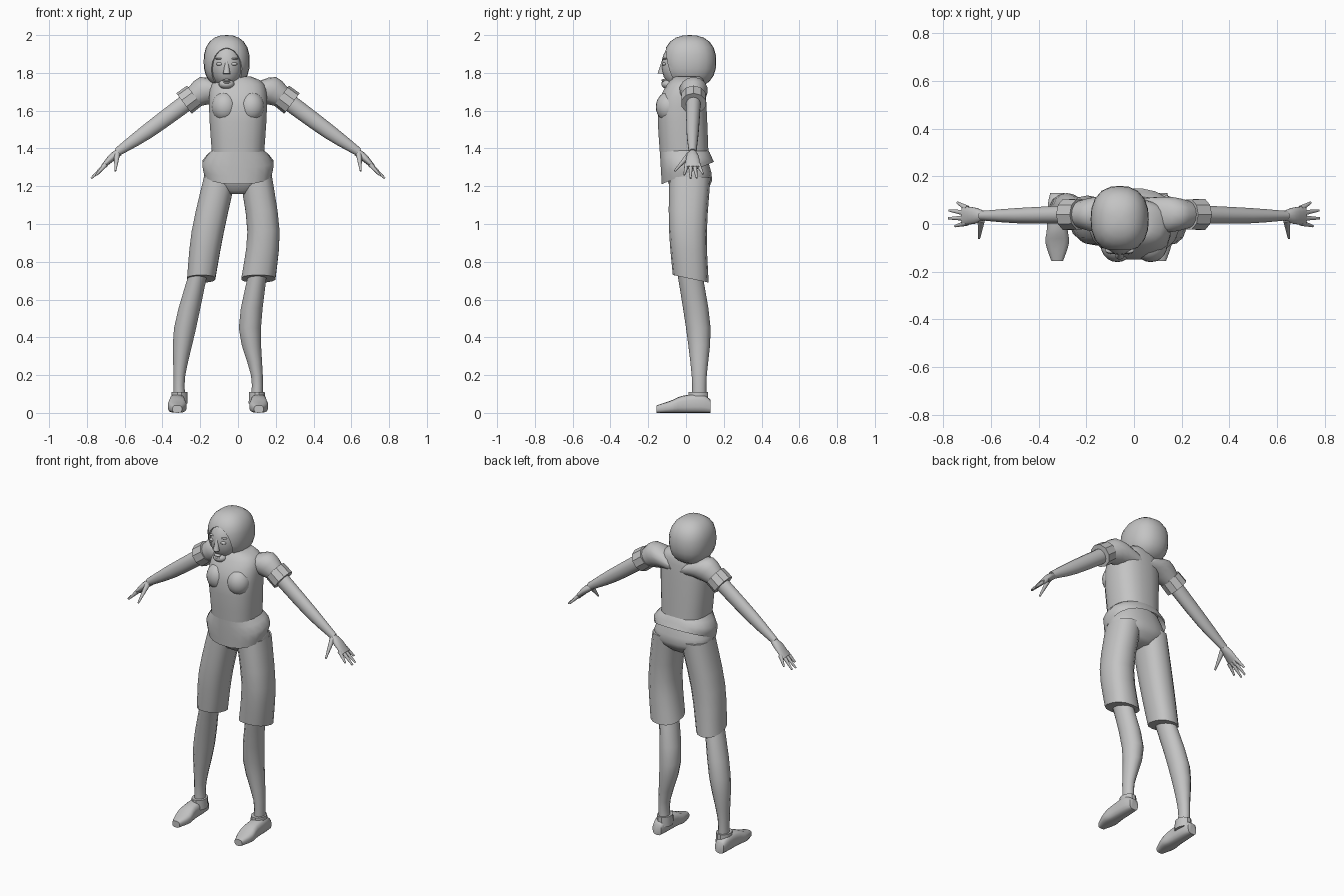
import bpy, bmesh, math
from mathutils import Vector

cube = bpy.data.objects.get("Cube")
if cube:
    bpy.data.objects.remove(cube)

GREY = (.55, .55, .55, 1)
clay = bpy.data.materials.new("plain grey")
clay.use_nodes = True
clay.diffuse_color = GREY
clay.node_tree.nodes["Principled BSDF"].inputs["Base Color"].default_value = GREY

RIGHT, BACK, UP = Vector((1, 0, 0)), Vector((0, 1, 0)), Vector((0, 0, 1))
ARM_DIRECTION = Vector((.8, 0, -.6))
ARM_PLANE = (BACK, ARM_DIRECTION.cross(BACK))
HEAD = Vector((-.06, 0, 1.84))


def shade(mesh, angle):
    mesh.shade_smooth()
    mesh.set_sharp_from_angle(angle=angle)


def finish(name, bm, mirror=False, angle=1):
    """Turn a bmesh into a shaded, coloured object."""
    bmesh.ops.recalc_face_normals(bm, faces=bm.faces)
    mesh = bpy.data.meshes.new(name)
    bm.to_mesh(mesh)
    bm.free()
    mesh.materials.append(clay)
    shade(mesh, angle)
    obj = bpy.data.objects.new(name, mesh)
    bpy.context.collection.objects.link(obj)
    if mirror:
        obj.modifiers.new("mirror", "MIRROR").use_mirror_merge = False
    return obj


def smooth_rings(keys, steps):
    """Pass a smooth curve through the key rings."""
    keys = [Vector(key) for key in keys]
    ends = [keys[0], *keys, keys[-1]]
    rings = []
    for a, b, c, d in zip(ends, ends[1:], ends[2:], ends[3:]):
        for i in range(steps):
            t = i / steps
            bend = (a * 2 - b * 5 + c * 4 - d) * t + (b * 3 - a - c * 3 + d) * t * t
            rings.append(b + (c - a + bend) * t / 2)
    return rings + [keys[-1]]


def loft(name, keys, plane=(RIGHT, BACK), sides=14, power=2, steps=3,
         tilt=0, closed=True, **style):
    """Skin oval rings of (x, y, z, half width, half depth); tilt grows to the last ring."""
    bm = bmesh.new()
    rings = smooth_rings(keys, steps)
    loops = []
    for index, (x, y, z, width, depth) in enumerate(rings):
        slope = tilt * index / (len(rings) - 1)
        loop = []
        for i in range(sides):
            angle = math.tau * (i + .5) / sides
            c, s = math.cos(angle), math.sin(angle)
            c, s = (math.copysign(abs(k) ** (2 / power), k) for k in (c, s))
            offset = plane[0] * width * c + plane[1] * depth * s + UP * slope * s
            loop.append(bm.verts.new(Vector((x, y, z)) + offset))
        loops.append(loop)
    for low, high in zip(loops, loops[1:]):
        for i in range(sides):
            bm.faces.new((low[i - 1], low[i], high[i], high[i - 1]))
    if closed:
        bm.faces.new(loops[0])
        bm.faces.new(loops[-1])
    return finish(name, bm, **style)


def ball(name, center, radii, power=2, **style):
    """Ellipsoid that grows boxier as power rises."""
    bm = bmesh.new()
    bmesh.ops.create_uvsphere(bm, u_segments=20, v_segments=12, radius=1)
    for vert in bm.verts:
        vert.co /= sum(abs(k) ** power for k in vert.co) ** (1 / power)
    bmesh.ops.scale(bm, vec=radii, verts=bm.verts)
    bmesh.ops.translate(bm, vec=center, verts=bm.verts)
    return finish(name, bm, **style)


def spike(name, start, end, thick, thin, **style):
    """Tapered round rod between two points."""
    start, end = Vector(start), Vector(end)
    matrix = (end - start).to_track_quat("Z", "Y").to_matrix().to_4x4()
    matrix.translation = (start + end) / 2
    bm = bmesh.new()
    bmesh.ops.create_cone(bm, cap_ends=True, segments=10, radius1=thick, radius2=thin,
                          depth=(end - start).length, matrix=matrix)
    return finish(name, bm, **style)


# Shirt with a flared hem that dips at the front
loft("shirt", [(0, -.01, 1.38, .14, .13), (0, -.02, 1.62, .155, .13),
               (0, 0, 1.74, .14, .1), (0, .01, 1.78, .07, .07)], sides=20, power=2.5)
loft("shirt_hem", [(0, -.01, 1.39, .14, .13), (0, 0, 1.33, .19, .135), (0, .01, 1.27, .18, .14)],
     sides=20, power=2.3, steps=2, tilt=.06, closed=False)
ball("bust", (.07, -.09, 1.62), (.07, .07, .08), mirror=True)

# Sleeves and rolled cuffs
loft("sleeves", [(.04, .04, 1.69, .07, .07), (.15, .04, 1.71, .075, .085), (.25, .04, 1.66, .05, .05)],
     ARM_PLANE, mirror=True)
cuff_start = Vector((.23, .04, 1.68))
spike("sleeve_cuffs", cuff_start, cuff_start + ARM_DIRECTION * .07, .066, .068,
      mirror=True, angle=.6)

# Bare arms and hands
loft("arms", [(.25, .04, 1.66, .04, .046), (.48, .035, 1.49, .033, .04), (.64, .035, 1.38, .02, .022)],
     ARM_PLANE, mirror=True)
loft("palms", [(.63, .035, 1.38, .02, .02), (.67, .035, 1.35, .035, .02), (.72, .035, 1.3, .04, .01)],
     ARM_PLANE, mirror=True)
for i, finger in enumerate(("little", "ring", "middle", "index")):
    shortness = (i - 1.6) ** 2 / 100
    spike(finger + "_fingers", (.7, .065 - i * .02, 1.315),
          (.78 - shortness * 1.5, .09 - i * .033, 1.24 + shortness), .013, .005, mirror=True)
spike("thumbs", (.64, .02, 1.37), (.65, -.06, 1.28), .016, .005, mirror=True)

# Knee-length trousers
loft("trouser_seat", [(0, .01, 1.36, .14, .1), (0, .02, 1.23, .185, .12), (0, .015, 1.16, .09, .07)],
     sides=20, power=2.3)
for side, thigh, knee, hem, hem_width in (("right", -.095, -.16, -.195, .076),
                                         ("left", .095, .135, .108, .092)):
    loft(side + "_trouser_leg", [(thigh, .02, 1.25, .087, .11), (knee, .01, .96, .087, .1),
                                 (hem, .025, .71, hem_width, .095)], power=2.4, tilt=-.02)

# Bare lower legs, shoes and ankle collars
for side, knee, calf, ankle, shoe in (("right", -.21, -.28, -.31, -.322),
                                     ("left", .105, .063, .1, .11)):
    loft(side + "_lower_leg", [(knee, .02, .74, .05, .066), (calf, .065, .45, .06, .065),
                               (ankle, .07, .2, .032, .04), (ankle, .07, .08, .032, .038)])
    profile = [(.13, .03, .07), (.08, .04, .1), (-.02, .044, .09), (-.08, .05, .065), (-.155, .025, .04)]
    loft(side + "_shoe", [(shoe, y, height / 2, width, height / 2) for y, width, height in profile],
         (RIGHT, UP), power=3)
    loft(side + "_shoe_collar", [(ankle, .065, .05, .045, .055), (ankle, .065, .11, .043, .053)],
         sides=12, steps=1, angle=.6)

# Neck and face
spike("neck", (-.02, .03, 1.72), HEAD, .055, .05)
ball("face", HEAD + BACK * -.03, (.085, .1, .12), power=2.1)
ball("chin", HEAD + Vector((0, -.09, -.1)), (.042, .04, .027))
spike("nose", HEAD + Vector((0, -.12, .03)), HEAD + Vector((0, -.13, -.045)), .006, .02)
for lip, drop in (("upper", .08), ("lower", .092)):
    ball(lip + "_lip", HEAD + Vector((0, -.118, -drop)), (.022, .013, .007))
for side, sign in (("right", -1), ("left", 1)):
    ball(side + "_eye", HEAD + Vector((sign * .037, -.115, .007)), (.02, .012, .009))
    ball(side + "_brow", HEAD + Vector((sign * .037, -.11, .035)), (.024, .013, .005))

# Bobbed hair with the face opening cut out
hair = ball("hair", HEAD + Vector((0, .02, .02)), (.122, .14, .14), power=2.4)
opening = ball("face_opening", HEAD + Vector((0, -.13, -.05)), (.09, .11, .145))
opening.hide_render = True
cut = hair.modifiers.new("cut", "BOOLEAN")
cut.operation, cut.object, cut.solver = "DIFFERENCE", opening, "EXACT"
bpy.context.view_layer.objects.active = hair
bpy.ops.object.modifier_apply(modifier=cut.name)
bpy.data.objects.remove(opening)
shade(hair.data, .8)
